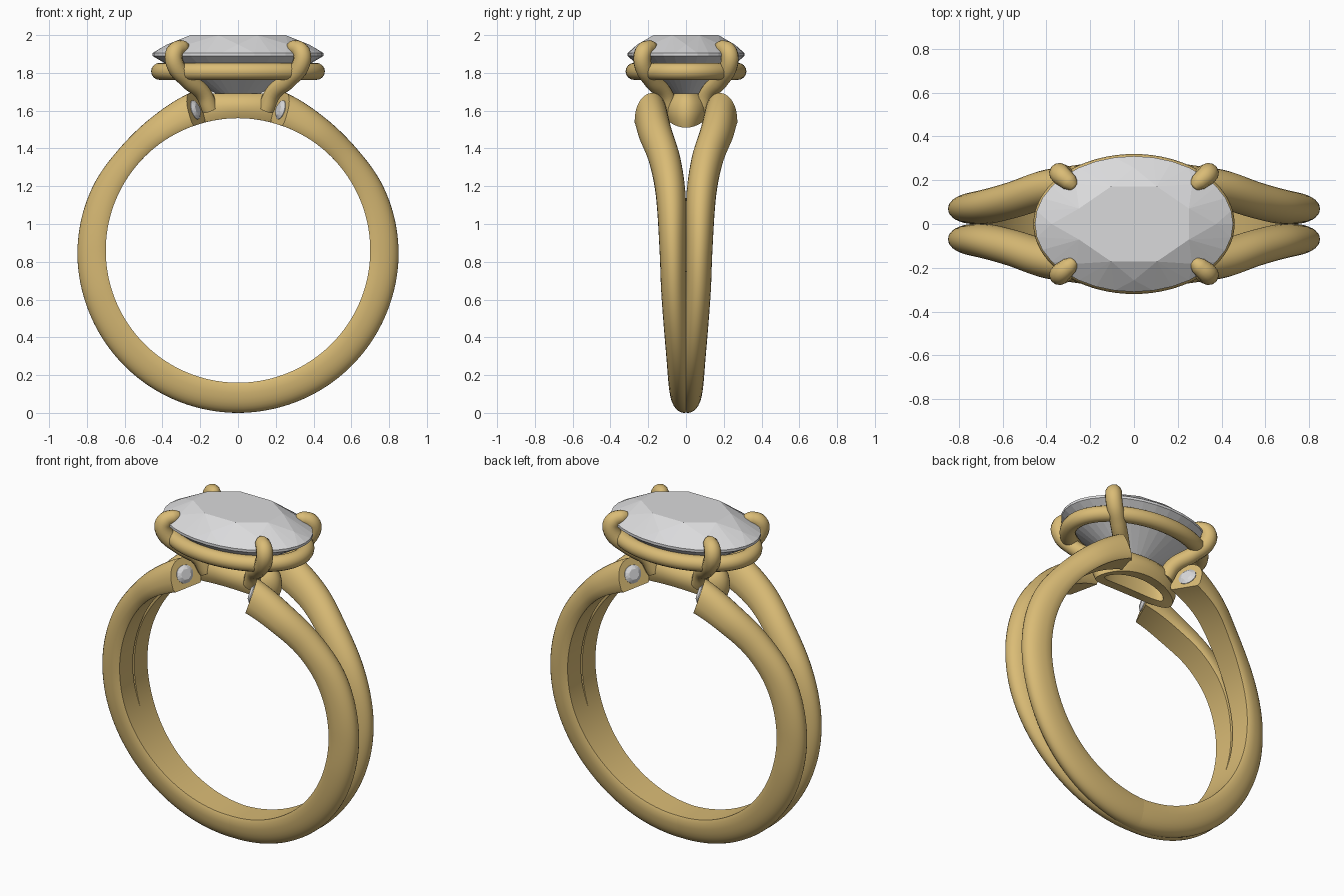
import bpy, bmesh
from math import sin, cos, pi, radians, sqrt
from mathutils import Matrix, Vector

if "Cube" in bpy.data.objects:
    bpy.data.objects.remove(bpy.data.objects["Cube"], do_unlink=True)

FINGER_Z, FINGER_R = 0.86, 0.70      # finger hole
END, TILT = 163, 0.45                # shank end angle and sideways slant


def material(name, color, rough):
    m = bpy.data.materials.new(name)
    m.use_nodes = True
    m.diffuse_color = color
    b = m.node_tree.nodes["Principled BSDF"]
    b.inputs["Base Color"].default_value = color
    b.inputs["Roughness"].default_value = rough
    return m


gold = material("gold", (0.70, 0.50, 0.18, 1), 0.4)
crystal = material("crystal", (0.70, 0.70, 0.71, 1), 0.3)


def finish(name, bm, mat, smooth=True):
    bmesh.ops.recalc_face_normals(bm, faces=bm.faces)
    me = bpy.data.meshes.new(name)
    bm.to_mesh(me)
    bm.free()
    me.materials.append(mat)
    ob = bpy.data.objects.new(name, me)
    bpy.context.collection.objects.link(ob)
    if smooth:
        smooth_object(ob)
    return ob


def smooth_object(ob):
    bpy.ops.object.select_all(action='DESELECT')
    bpy.context.view_layer.objects.active = ob
    ob.select_set(True)
    bpy.ops.object.shade_smooth_by_angle(angle=radians(40))


def mirror_xy(ob):
    mod = ob.modifiers.new("Mirror", 'MIRROR')
    mod.use_axis = (True, True, False)
    mod.use_mirror_merge = False


def loft(name, rings, closed=False, cap_end=False):
    """Skin a list of closed rings of points."""
    bm = bmesh.new()
    rows = [[bm.verts.new(p) for p in ring] for ring in rings]
    pairs = list(zip(rows, rows[1:]))
    if closed:
        pairs.append((rows[-1], rows[0]))
    for a, b in pairs:
        for i in range(len(a)):
            j = (i + 1) % len(a)
            bm.faces.new((a[i], a[j], b[j], b[i]))
    if cap_end:
        bm.faces.new(rows[-1])
    return finish(name, bm, gold)


# Shank strand: angle from the bottom, centre y, half width, thickness
KEYS = [(0, .010, .075, .160), (38, .035, .068, .158), (72, .063, .068, .153),
        (90, .070, .070, .150), (114, .081, .079, .140), (131, .112, .083, .128),
        (147, .160, .086, .140), (END, .186, .086, .172)]


def shank_at(a):
    """Smooth cubic interpolation of the strand's key sections."""
    k = 0
    while k < len(KEYS) - 2 and a > KEYS[k + 1][0]:
        k += 1
    p, q = KEYS[k], KEYS[k + 1]
    o, r = KEYS[max(k - 1, 0)], KEYS[min(k + 2, len(KEYS) - 1)]
    h = q[0] - p[0]
    t = (a - p[0]) / h
    out = []
    for i in (1, 2, 3):
        m0 = (q[i] - o[i]) / (q[0] - o[0]) * h
        m1 = (r[i] - p[i]) / (r[0] - p[0]) * h
        out.append((2*t**3 - 3*t*t + 1) * p[i] + (t**3 - 2*t*t + t) * m0
                   + (3*t*t - 2*t**3) * q[i] + (t**3 - t*t) * m1)
    return out


def shank_ring(a):
    cy, hw, th = shank_at(a)
    slant = TILT * max(0, (a - 110) / (END - 110)) ** 2
    profile = [(-0.9, 0), (0.9, 0)]
    for i in range(17):
        t = pi * i / 16
        profile.append((cos(t), 0.12 + 0.88 * sin(t) ** 0.85))
    ring = []
    for u, v in profile:
        r = FINGER_R + max(v, 0) * th
        ang = radians(a) - slant * u * hw / 0.78
        ring.append((r * sin(ang), cy + u * hw, FINGER_Z - r * cos(ang)))
    return ring


shank = loft("split_shank", [shank_ring(END * i / 80) for i in range(81)], cap_end=True)
mirror_xy(shank)


# Gallery base: oval collar resting on the finger curve
def collar_ring(f):
    ring = []
    for d, v in [(.02, 0), (.004, .25), (0, .5), (.008, .72), (.03, .92),
                 (.052, 1), (.075, .95), (.075, 0)]:
        x, y = (0.28 - d) * cos(f), (0.135 - d) * sin(f)
        low = FINGER_Z + sqrt(FINGER_R ** 2 - x * x)
        ring.append((x, y, low + (1.69 - low) * v))
    return ring


loft("gallery_collar", [collar_ring(2 * pi * i / 64) for i in range(64)], closed=True)


# Oval rail under the main stone
def rail_ring(f):
    n = Vector((cos(f) / 0.415, sin(f) / 0.275, 0)).normalized()
    c = Vector((0.415 * cos(f), 0.275 * sin(f), 1.808))
    return [c + 0.045 * (n * cos(t) + Vector((0, 0, sin(t))))
            for t in (2 * pi * i / 16 for i in range(16))]


loft("gallery_rail", [rail_ring(2 * pi * i / 72) for i in range(72)], closed=True)


# Prongs: curved claws with narrowing rounded tips
PATH = [(.15, .085, 1.61, 1.0), (.185, .115, 1.69, .95), (.27, .185, 1.765, .95),
        (.335, .23, 1.85, 1.0), (.335, .225, 1.91, 1.0), (.295, .19, 1.935, .85),
        (.275, .17, 1.938, .55), (.268, .163, 1.938, .1)]
for sx, sy, side in [(1, -1, "front_left"), (-1, -1, "front_right"),
                     (1, 1, "back_left"), (-1, 1, "back_right")]:
    cu = bpy.data.curves.new("prong", 'CURVE')
    cu.dimensions = '3D'
    cu.bevel_depth, cu.bevel_resolution, cu.use_fill_caps = 0.047, 4, True
    sp = cu.splines.new('BEZIER')
    sp.bezier_points.add(len(PATH) - 1)
    sp.resolution_u = 6
    for bp, (x, y, z, r) in zip(sp.bezier_points, PATH):
        bp.co, bp.radius = (x * sx, y * sy, z), r
        bp.handle_left_type = bp.handle_right_type = 'AUTO'
    cu.materials.append(gold)
    ob = bpy.data.objects.new("prong_" + side, cu)
    bpy.context.collection.objects.link(ob)
    bpy.ops.object.select_all(action='DESELECT')
    bpy.context.view_layer.objects.active = ob
    ob.select_set(True)
    bpy.ops.object.convert(target='MESH')
    smooth_object(bpy.context.object)


# Faceted stones as hulls of table, star, girdle and culet points
def stone(name, rx, ry, crown, depth, girdle, sides, matrix):
    bm = bmesh.new()
    for count, size, z, turn in [(8, .6, crown, .5), (8, .83, crown * .55, 0),
                                 (sides, 1, girdle, 0), (sides, 1, 0, 0), (1, 0, -depth, 0)]:
        for i in range(count):
            f = 2 * pi * (i + turn) / count
            bm.verts.new((rx * size * cos(f), ry * size * sin(f), z))
    bmesh.ops.convex_hull(bm, input=bm.verts)
    bmesh.ops.dissolve_limit(bm, angle_limit=radians(1), verts=bm.verts, edges=bm.edges)
    bmesh.ops.transform(bm, matrix=matrix, verts=bm.verts)
    return finish(name, bm, crystal, smooth=False)


stone("main_stone", 0.453, 0.31, 0.11, 0.27, 0.015, 32, Matrix.Translation((0, 0, 1.89)))

# Accent stones set in the shank ends
a = radians(END)
normal = Vector((cos(a), TILT, sin(a))).normalized()
centre = Vector((0.778 * sin(a), KEYS[-1][1], FINGER_Z - 0.778 * cos(a)))
place = Matrix.Translation(centre) @ normal.to_track_quat('Z', 'Y').to_matrix().to_4x4()
mirror_xy(stone("accent_stones", 0.052, 0.052, 0.018, 0.03, 0.004, 16, place))
